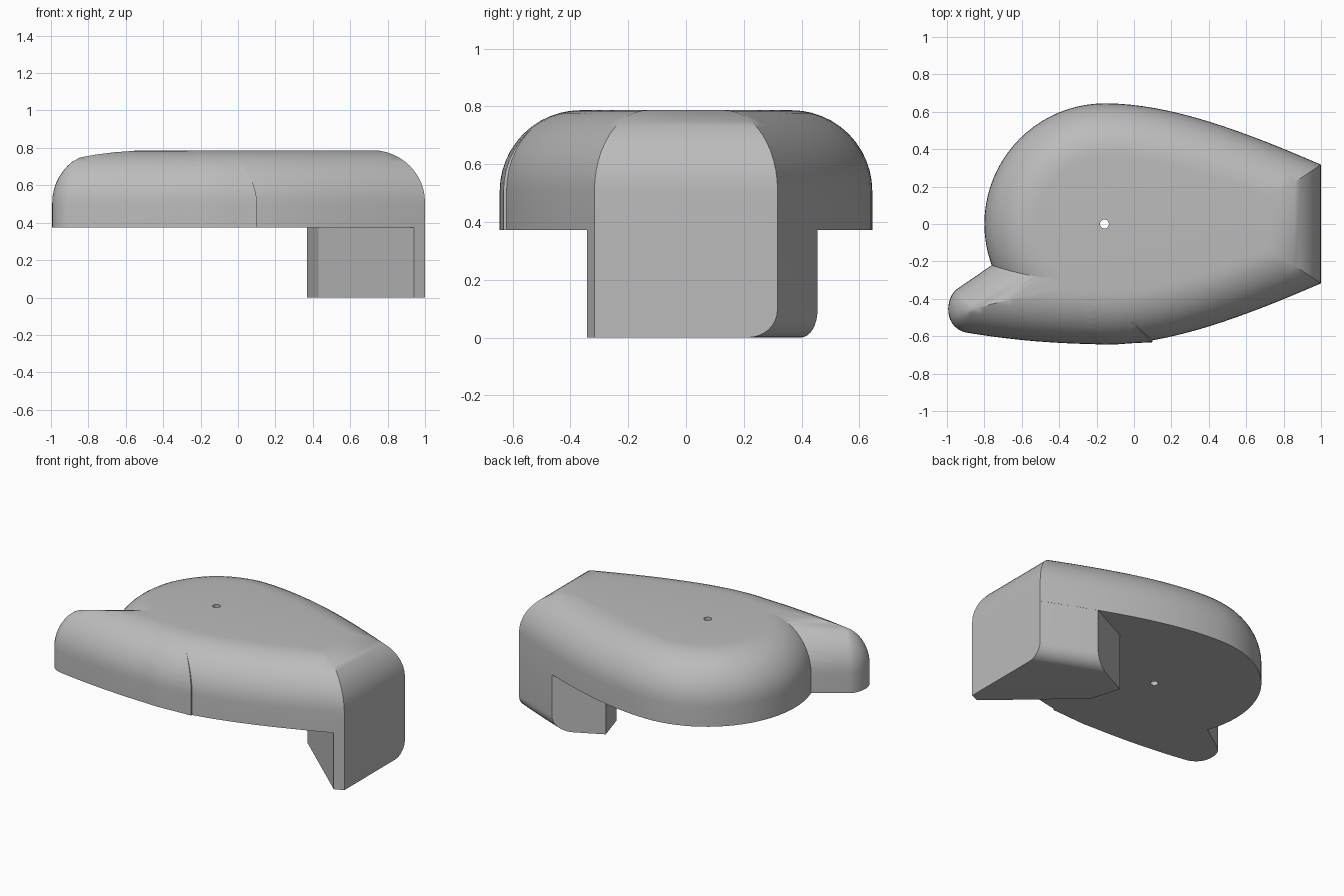
import bpy, bmesh
from math import cos, sin, pi
from mathutils import Vector

cube = bpy.data.objects.get("Cube")
if cube:
    bpy.data.objects.remove(cube, do_unlink=True)

BASE, TOP, FILLET = 0.373, 0.787, 0.28

grey = bpy.data.materials.new("plain grey")
grey.use_nodes = True
grey.diffuse_color = (0.5, 0.5, 0.5, 1)
grey.node_tree.nodes["Principled BSDF"].inputs["Base Color"].default_value = (0.5, 0.5, 0.5, 1)


def bezier(a, b, c, d, n):
    """Points along a cubic curve, both ends included."""
    a, b, c, d = map(Vector, (a, b, c, d))
    ts = [i / n for i in range(n + 1)]
    return [a * (1 - t) ** 3 + b * 3 * t * (1 - t) ** 2 + c * 3 * t * t * (1 - t) + d * t ** 3 for t in ts]


def planes(outline):
    """Outward normal and offset of each edge of a counter-clockwise outline."""
    result = []
    for p, q in zip(outline, outline[1:] + outline[:1]):
        n = Vector((q.y - p.y, p.x - q.x)).normalized()
        result.append((n, n.dot(p)))
    return result


def clip(poly, n, c):
    """Keep the part of a convex polygon behind one line."""
    out = []
    for p, q in zip(poly, poly[1:] + poly[:1]):
        dp, dq = n.dot(p) - c, n.dot(q) - c
        if dp <= 0:
            out.append(p)
        if dp * dq < 0:
            out.append(p.lerp(q, dp / (dp - dq)))
    return out


def rounded_solid(name, lines, levels, fixed=()):
    """Convex solid from rings at (z, inset); fixed lines are not inset."""
    bm = bmesh.new()
    for z, inset in levels:
        ring = [Vector(p) for p in ((-2, -2), (2, -2), (2, 2), (-2, 2))]
        for n, c in lines:
            ring = clip(ring, n, c - inset)
        for n, c in fixed:
            ring = clip(ring, n, c)
        for p in ring:
            bm.verts.new((p.x, p.y, z))
    bmesh.ops.remove_doubles(bm, verts=bm.verts, dist=0.0005)
    hull = bmesh.ops.convex_hull(bm, input=bm.verts)
    loose = {v for v in hull["geom_interior"] + hull["geom_unused"] if isinstance(v, bmesh.types.BMVert)}
    bmesh.ops.delete(bm, geom=list(loose), context='VERTS')
    bmesh.ops.dissolve_limit(bm, angle_limit=0.002, verts=bm.verts, edges=bm.edges)
    bmesh.ops.recalc_face_normals(bm, faces=bm.faces)
    mesh = bpy.data.meshes.new(name)
    bm.to_mesh(mesh)
    bm.free()
    mesh.materials.append(grey)
    obj = bpy.data.objects.new(name, mesh)
    bpy.context.collection.objects.link(obj)
    return obj


def combine(target, other, operation):
    """Apply a boolean and remove the helper."""
    mod = target.modifiers.new(operation.lower(), 'BOOLEAN')
    mod.operation, mod.object, mod.solver = operation, other, 'EXACT'
    bpy.context.view_layer.objects.active = target
    bpy.ops.object.modifier_apply(modifier=mod.name)
    bpy.data.objects.remove(other, do_unlink=True)


def domed(top):
    """Upright wall followed by a quarter-round top edge."""
    steps = [pi / 2 * i / 12 for i in range(13)]
    return [(BASE, 0)] + [(top - FILLET + FILLET * sin(a), FILLET * (1 - cos(a))) for a in steps]


# Teardrop body: round left end, tapering to a flat right end
side = bezier((-0.155, 0.645), (0.2, 0.645), (0.6, 0.49), (1, 0.317), 16)
arc = [Vector((-0.155 + 0.645 * cos(a), 0.645 * sin(a)))
       for a in (pi / 2 + pi * i / 40 for i in range(1, 40))]
outline = side[::-1] + arc + [Vector((p.x, -p.y)) for p in side]
body_lines = planes(outline)
body = rounded_solid("body", body_lines, domed(TOP))

# Side lobe: blunt finger reaching out at the left front
tip = bezier((-0.95, -0.35), (-1.01, -0.40), (-1.02, -0.55), (-0.9, -0.58), 14)
lower = bezier((-0.9, -0.58), (-0.65, -0.622), (-0.4, -0.643), (-0.12, -0.643), 10)[1:]
inner = [Vector(p) for p in ((0.1, -0.632), (0.1, 0.1), (-0.45, -0.008))]
lobe = rounded_solid("side_lobe", planes(tip + lower + inner), domed(TOP - 0.001))
combine(body, lobe, 'UNION')

# Leg: flush with the body side, rounded along its lower back edge
corners = [Vector(p) for p in ((1, -0.317), (1, 0.317), (0.666, 0.457),
                               (0.37, 0.31), (0.43, 0.11), (0.94, -0.342))]
cuts = planes(corners)
del cuts[1]
back = [l for l in body_lines if l[0].y > 0.05]
front = [l for l in body_lines if l[0].y <= 0.05]
r = 0.095
foot = [(r - r * cos(a), 0.0005 + r * (1 - sin(a))) for a in (pi / 2 * i / 8 for i in range(9))]
leg = rounded_solid("leg", back, foot + [(0.45, 0.0005)], cuts + front)
combine(body, leg, 'UNION')

# Small hole straight through the middle of the round end
bpy.ops.mesh.primitive_cylinder_add(vertices=24, radius=0.024, depth=2, location=(-0.158, 0, 0.5))
pin = bpy.context.object
pin.hide_render = True
combine(body, pin, 'DIFFERENCE')

# Smooth shading with crisp edges
body.name = "rounded_body_with_leg"
bpy.ops.object.select_all(action='DESELECT')
body.select_set(True)
bpy.context.view_layer.objects.active = body
bpy.ops.object.shade_smooth_by_angle(angle=0.5)
